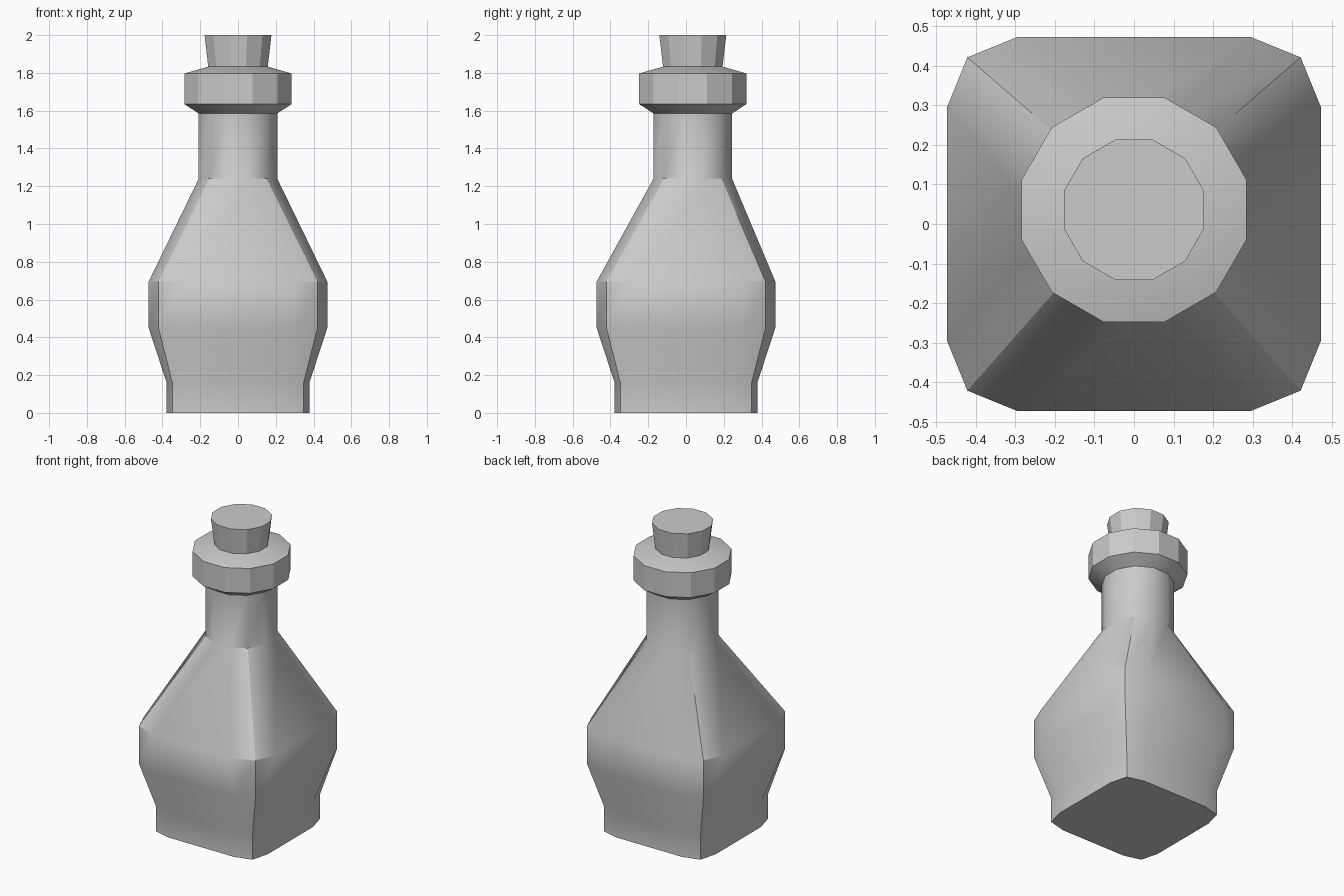
import bpy, bmesh, math

if "Cube" in bpy.data.objects:
    bpy.data.objects.remove(bpy.data.objects["Cube"])

AXIS_Y = 0.036  # neck and stopper sit slightly behind centre

glass = bpy.data.materials.new("plain grey")
glass.diffuse_color = (0.6, 0.6, 0.6, 1)
glass.use_nodes = True
glass.node_tree.nodes["Principled BSDF"].inputs["Base Color"].default_value = glass.diffuse_color


def round_ring(apothem, z):
    """Twelve-sided ring with flats facing the axes."""
    r = apothem / math.cos(math.radians(15))
    return [(r * math.cos(math.radians(15 + 30 * k)),
             AXIS_Y + r * math.sin(math.radians(15 + 30 * k)), z) for k in range(12)]


def square_ring(half, z, corner=0.89, flat=0.62):
    """Square ring with three-point corners, also twelve points."""
    pts = []
    x, y = half, half
    for k in range(4):
        c, s = round(math.cos(k * math.pi / 2)), round(math.sin(k * math.pi / 2))
        for u, v in ((1, flat), (corner, corner), (flat, 1)):
            pts.append(((u * c - v * s) * x, (u * s + v * c) * y, z))
    # start one point earlier so the flats line up with the round rings
    return pts


def loft(name, rings, smooth):
    bm = bmesh.new()
    rows = [[bm.verts.new(p) for p in ring] for ring in rings]
    for a, b in zip(rows, rows[1:]):
        for i in range(12):
            j = (i + 1) % 12
            bm.faces.new((a[i], a[j], b[j], b[i]))
    bm.faces.new(rows[0][::-1])
    bm.faces.new(rows[-1])
    bmesh.ops.recalc_face_normals(bm, faces=bm.faces)
    me = bpy.data.meshes.new(name)
    bm.to_mesh(me)
    bm.free()
    me.materials.append(glass)
    ob = bpy.data.objects.new(name, me)
    bpy.context.collection.objects.link(ob)
    bpy.ops.object.select_all(action='DESELECT')
    ob.select_set(True)
    bpy.context.view_layer.objects.active = ob
    bpy.ops.object.shade_smooth_by_angle(angle=math.radians(smooth))
    return ob


# Square bottle body flowing into the round neck
loft("bottle_body", [square_ring(0.378, 0, 0.92), square_ring(0.378, 0.16, 0.92),
                     square_ring(0.473, 0.45), square_ring(0.473, 0.695),
                     round_ring(0.208, 1.24), round_ring(0.208, 1.585)], 31)

# Collar around the mouth
loft("bottle_lip", [round_ring(0.208, 1.585), round_ring(0.284, 1.635),
                    round_ring(0.284, 1.797), round_ring(0.15, 1.835)], 29)

# Tapered stopper
loft("stopper", [round_ring(0.156, 1.82), round_ring(0.177, 2.0)], 29)
